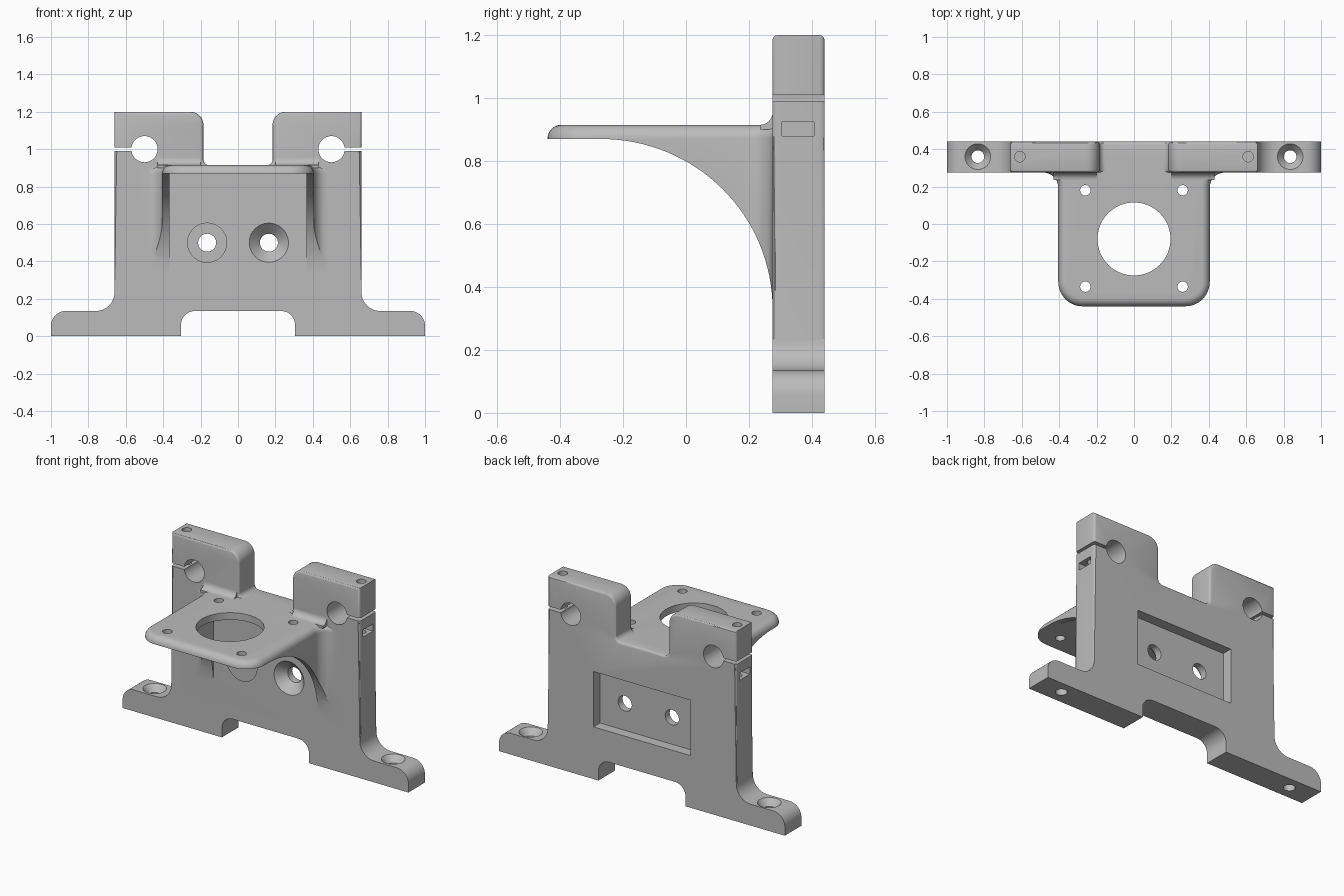
import bpy, bmesh, math
from mathutils import Vector, Matrix

cube = bpy.data.objects.get("Cube")
if cube:
    bpy.data.objects.remove(cube, do_unlink=True)

grey = bpy.data.materials.new("light_grey")
grey.use_nodes = True
grey.diffuse_color = (0.5, 0.5, 0.5, 1)
grey.node_tree.nodes["Principled BSDF"].inputs["Base Color"].default_value = (0.5, 0.5, 0.5, 1)

FRONT, BACK = 0.275, 0.44       # upright plate faces
SHELF_LOW, SHELF_TOP = 0.87, 0.915


def rounded(corners, steps=10):
    """Round the square corners of an outline given as (a, b, radius)."""
    out = []
    for i, (a, b, r) in enumerate(corners):
        p = Vector((a, b))
        if not r:
            out.append(p)
            continue
        u = (Vector(corners[i - 1][:2]) - p).normalized()
        v = (Vector(corners[(i + 1) % len(corners)][:2]) - p).normalized()
        c = p + (u + v) * r
        for k in range(steps + 1):
            t = math.pi / 2 * k / steps
            out.append(c - r * (v * math.cos(t) + u * math.sin(t)))
    return out


def mirrored(half):
    """Complete a half outline across the first axis."""
    return half + [(-a, b, r) for a, b, r in reversed(half)]


def finish(name, bm):
    bmesh.ops.recalc_face_normals(bm, faces=bm.faces)
    mesh = bpy.data.meshes.new(name)
    bm.to_mesh(mesh)
    bm.free()
    mesh.materials.append(grey)
    ob = bpy.data.objects.new(name, mesh)
    bpy.context.collection.objects.link(ob)
    return ob


def prism(name, pts, axis, lo, hi, bevel=None):
    """Extrude an outline along an axis; bevel = (edge rule, radius, segments)."""
    place = {"X": lambda p, d: (d, p[0], p[1]),
             "Y": lambda p, d: (p[0], d, p[1]),
             "Z": lambda p, d: (p[0], p[1], d)}[axis]
    bm = bmesh.new()
    rings = [[bm.verts.new(place(p, d)) for p in pts] for d in (lo, hi)]
    for ring in rings:
        bm.faces.new(ring)
    n = len(pts)
    for i in range(n):
        j = (i + 1) % n
        bm.faces.new((rings[0][i], rings[0][j], rings[1][j], rings[1][i]))
    bmesh.ops.recalc_face_normals(bm, faces=bm.faces)
    if bevel:
        rule, radius, segments = bevel
        edges = [e for e in bm.edges if rule(e.verts[0].co, e.verts[1].co)]
        bmesh.ops.bevel(bm, geom=edges, offset=radius, segments=segments,
                        profile=0.5, affect="EDGES")
    return finish(name, bm)


def box(name, x, y, z):
    return prism(name, [(x[0], y[0]), (x[1], y[0]), (x[1], y[1]), (x[0], y[1])], "Z", *z)


def drill(a, b, r1, r2=None, segments=48):
    """Round or conical cutter running from a to b."""
    a, b = Vector(a), Vector(b)
    turn = (b - a).to_track_quat("Z", "Y").to_matrix().to_4x4()
    bm = bmesh.new()
    bmesh.ops.create_cone(bm, cap_ends=True, segments=segments, radius1=r1,
                          radius2=r2 or r1, depth=(b - a).length,
                          matrix=Matrix.Translation((a + b) / 2) @ turn)
    return finish("cutter", bm)


def combine(target, tool, operation="DIFFERENCE"):
    mod = target.modifiers.new("shape", "BOOLEAN")
    mod.operation, mod.solver, mod.object = operation, "EXACT", tool
    tool.hide_render = True
    bpy.context.view_layer.update()
    bpy.context.view_layer.objects.active = target
    bpy.ops.object.modifier_apply(modifier=mod.name)
    bpy.data.objects.remove(tool, do_unlink=True)


# Upright plate with feet, bottom gap and top notch
half = [(0.305, 0.135, 0.075), (0.305, 0, 0), (1, 0, 0), (1, 0.135, 0.08),
        (0.66, 0.135, 0.1), (0.66, 1.2, 0), (0.185, 1.2, 0.07),
        (0.185, SHELF_TOP, 0.03)]
bracket = prism("mounting_bracket", rounded(mirrored(half)), "Y", FRONT, BACK,
                (lambda a, b: abs(a.y - b.y) < 1e-4 and min(a.z, b.z) > 0.23, 0.015, 3))

# Shelf with rounded rim, flared into the plate
half = [(0.405, -0.44, 0.13), (0.405, FRONT, 0.08), (0.485, FRONT, 0), (0.485, 0.36, 0)]
shelf = prism("motor_shelf", rounded(mirrored(half)), "Z", 0.33, SHELF_TOP,
              (lambda a, b: min(a.z, b.z) > 0.9 and min(a.y, b.y) < 0.35, 0.044, 6))

# Curved undercut and space between the side ribs
reach, drop = FRONT + 0.27, SHELF_LOW - 0.33
arc = [(-0.27 + reach * math.sin(t), 0.33 + drop * math.cos(t))
       for t in (math.pi / 2 * k / 32 for k in range(33))]
combine(shelf, prism("cutter", arc + [(FRONT, 0.2), (-0.6, 0.2), (-0.6, SHELF_LOW)],
                     "X", -0.7, 0.7))
combine(shelf, box("cutter", (-0.365, 0.365), (-0.6, 0.4), (0.2, SHELF_LOW)))
combine(bracket, shelf, "UNION")

# Concave blend between shelf top and the two posts
r = 0.04
blend = [(FRONT - r + r * math.sin(t), SHELF_TOP + r - r * math.cos(t))
         for t in (math.pi / 2 * k / 8 for k in range(9))]
blend += [(FRONT + 0.02, SHELF_TOP + r), (FRONT + 0.02, 0.9), (FRONT - r, 0.9)]
for lo, hi in ((0.2, 0.43), (-0.43, -0.2)):
    combine(bracket, prism("post_blend", blend, "X", lo, hi), "UNION")

# Motor opening and rear pocket
combine(bracket, drill((0, -0.08, 0.8), (0, -0.08, 1), 0.195, segments=64))
combine(bracket, box("cutter", (-0.34, 0.34), (0.375, 0.5), (0.33, 0.68)))

for s in (-1, 1):
    # Shelf screw holes
    for y in (-0.335, 0.18):
        combine(bracket, drill((s * 0.26, y, 0.8), (s * 0.26, y, 1), 0.028, segments=24))
    # Countersunk bolt holes through the plate
    x = s * 0.165
    combine(bracket, drill((x, 0.2, 0.5), (x, 0.5, 0.5), 0.048))
    combine(bracket, drill((x, 0.265, 0.5), (x, 0.33, 0.5), 0.115, 0.048))
    # Rod clamp hole and its slit
    combine(bracket, drill((s * 0.5, 0.2, 1), (s * 0.5, 0.5, 1), 0.07))
    combine(bracket, box("cutter", sorted((s * 0.5, s * 0.7)), (0.2, 0.5), (0.991, 1.009)))
    # Nut slot and clamp screw hole
    combine(bracket, box("cutter", sorted((s * 0.55, s * 0.7)), (0.305, 0.407), (0.88, 0.925)))
    combine(bracket, drill((s * 0.61, 0.36, 0.8), (s * 0.61, 0.36, 1.3), 0.028, segments=24))
    # Countersunk foot holes
    x = s * 0.835
    combine(bracket, drill((x, 0.36, -0.1), (x, 0.36, 0.3), 0.034, segments=32))
    combine(bracket, drill((x, 0.36, 0.145), (x, 0.36, 0.095), 0.077, 0.034))

# Smooth curves, sharp edges
bpy.ops.object.select_all(action="DESELECT")
bracket.select_set(True)
bpy.context.view_layer.objects.active = bracket
bpy.ops.object.shade_smooth_by_angle(angle=math.radians(30))
